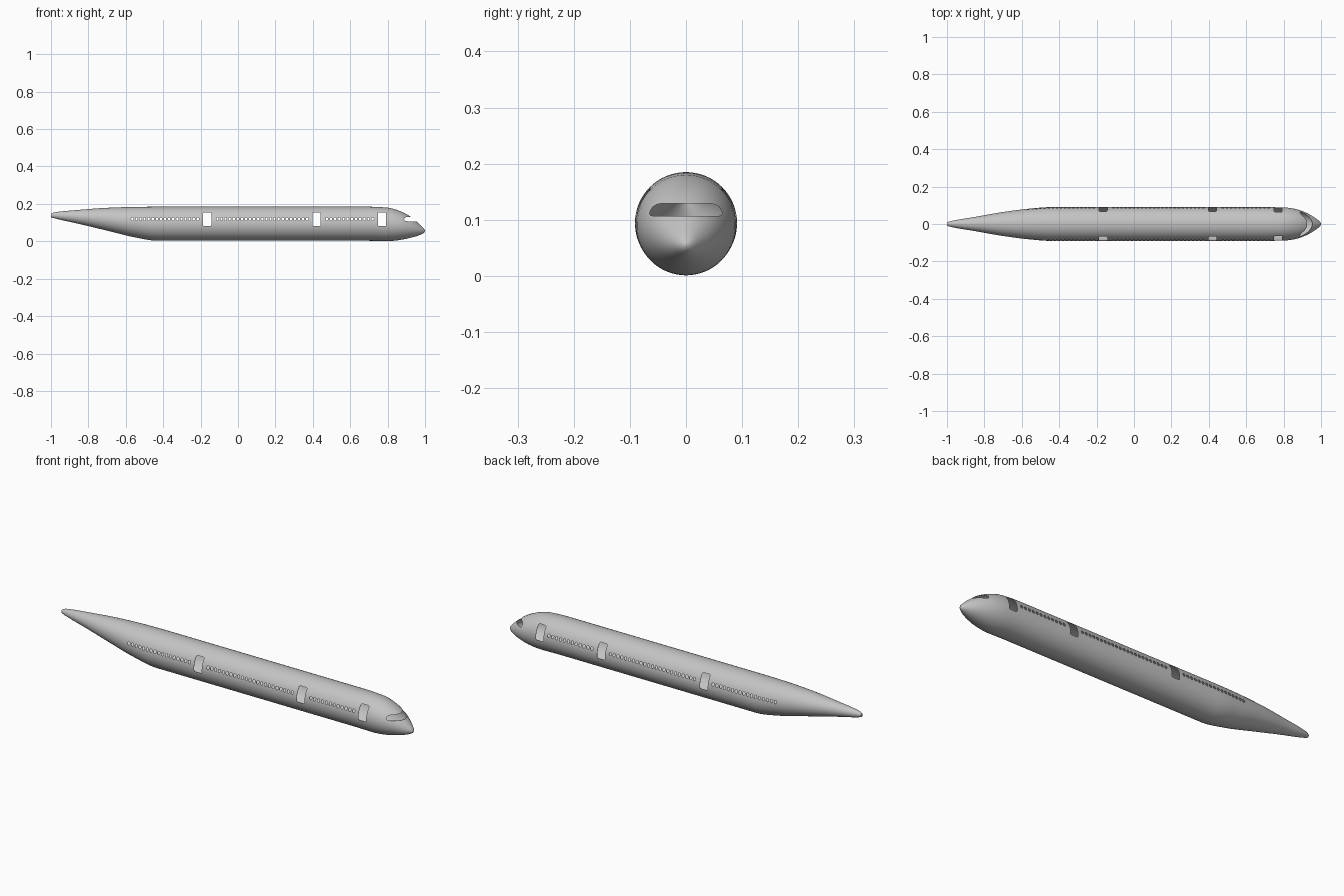
import bpy
import bmesh
from math import sin, cos, pi

if "Cube" in bpy.data.objects:
    bpy.data.objects.remove(bpy.data.objects["Cube"], do_unlink=True)

SIDES = 64
SKIN = 0.0015
WINDOW_Z = 0.119

grey = bpy.data.materials.new("fuselage grey")
grey.use_nodes = True
GREY = (0.55, 0.55, 0.55, 1)
grey.diffuse_color = GREY
grey.node_tree.nodes["Principled BSDF"].inputs["Base Color"].default_value = GREY

# Stations from tail to nose: x, belly height, crown height, half width
STATIONS = [
    (-1.0, 0.129, 0.146, 0.008), (-0.985, 0.124, 0.154, 0.014),
    (-0.85, 0.093, 0.168, 0.038), (-0.7, 0.057, 0.179, 0.064),
    (-0.55, 0.021, 0.184, 0.083), (-0.43, 0.003, 0.185, 0.091),
    (0.7, 0.003, 0.185, 0.091), (0.8, 0.001, 0.180, 0.089),
    (0.865, 0.007, 0.162, 0.080), (0.915, 0.017, 0.137, 0.063),
    (0.95, 0.026, 0.110, 0.045), (0.98, 0.037, 0.082, 0.024),
    (0.995, 0.046, 0.066, 0.011), (1.0, 0.054, 0.058, 0.002),
]


def section(x, k):
    """Monotone cubic through column k of the stations."""
    n = len(STATIONS)
    slope = [(STATIONS[i + 1][k] - STATIONS[i][k]) /
             (STATIONS[i + 1][0] - STATIONS[i][0]) for i in range(n - 1)]

    def tangent(i):
        if i in (0, n - 1):
            return slope[min(i, n - 2)]
        a, b = slope[i - 1], slope[i]
        return 2 * a * b / (a + b) if a * b > 0 else 0

    i = max(j for j in range(n - 1) if STATIONS[j][0] <= x)
    h = STATIONS[i + 1][0] - STATIONS[i][0]
    t = (x - STATIONS[i][0]) / h
    s = 1 - t
    return (STATIONS[i][k] * (1 + 2 * t) * s * s + tangent(i) * h * t * s * s
            + STATIONS[i + 1][k] * (3 - 2 * t) * t * t - tangent(i + 1) * h * t * t * s)


def make_object(name, bm):
    bmesh.ops.recalc_face_normals(bm, faces=bm.faces)
    mesh = bpy.data.meshes.new(name)
    bm.to_mesh(mesh)
    bm.free()
    mesh.materials.append(grey)
    obj = bpy.data.objects.new(name, mesh)
    bpy.context.collection.objects.link(obj)
    return obj


# Fuselage: elliptical rings lofted from tail to nose
bm = bmesh.new()
rings = []
xs = []
for a, b in zip(STATIONS, STATIONS[1:]):
    steps = max(2, round((b[0] - a[0]) / 0.025))
    xs += [a[0] + (b[0] - a[0]) * j / steps for j in range(steps)]
xs.append(1.0)
for x in xs:
    low, high, width = (section(x, k) for k in (1, 2, 3))
    mid, half = (low + high) / 2, (high - low) / 2
    rings.append([bm.verts.new((x, width * cos(2 * pi * j / SIDES),
                                mid + half * sin(2 * pi * j / SIDES)))
                  for j in range(SIDES)])
for r0, r1 in zip(rings, rings[1:]):
    for j in range(SIDES):
        k = (j + 1) % SIDES
        bm.faces.new((r0[j], r0[k], r1[k], r1[j]))
bm.faces.new(rings[0])
bm.faces.new(rings[-1])
fuselage = make_object("fuselage", bm)


def rounded(cx, cz, w, h, radius, n=4):
    """Outline of a rounded rectangle."""
    pts = []
    for q, (sx, sz) in enumerate(((1, 1), (-1, 1), (-1, -1), (1, -1))):
        for j in range(n + 1):
            a = (q + j / n) * pi / 2
            pts.append((cx + sx * (w / 2 - radius) + radius * cos(a),
                        cz + sz * (h / 2 - radius) + radius * sin(a)))
    return pts


def prism(bm, near, far):
    a = [bm.verts.new(p) for p in near]
    b = [bm.verts.new(p) for p in far]
    bm.faces.new(a)
    bm.faces.new(b[::-1])
    for i in range(len(a)):
        j = (i + 1) % len(a)
        bm.faces.new((a[i], b[i], b[j], a[j]))


cut = bmesh.new()


def cut_across(outline):
    prism(cut, [(x, -0.2, z) for x, z in outline], [(x, 0.2, z) for x, z in outline])


# Three pairs of doorways
for x in (-0.165, 0.42, 0.77):
    cut_across(rounded(x, 0.118, 0.044, 0.074, 0.007))

# Cabin windows in three rows between the doorways
for start, end, count in ((-0.565, -0.215, 17), (-0.11, 0.37, 23), (0.475, 0.72, 12)):
    for i in range(count):
        x = start + (end - start) * i / (count - 1)
        cut_across(rounded(x, WINDOW_Z, 0.012, 0.016, 0.0055, 3))

# Wraparound windscreen with broad upper corners
half = [(0.059, 0.107), (0.063, 0.108), (0.065, 0.111), (0.063, 0.117),
        (0.059, 0.123), (0.053, 0.127), (0.045, 0.129)]
screen = half + [(-y, z) for y, z in reversed(half)]
prism(cut, [(0.82, y, z) for y, z in screen], [(1.1, y, z) for y, z in screen])

cutter = make_object("opening_cutter", cut)
cutter.hide_render = True
cutter.hide_set(True)

# Hollow skin, then openings
shell = fuselage.modifiers.new("skin", "SOLIDIFY")
shell.thickness = SKIN
shell.offset = -1
openings = fuselage.modifiers.new("openings", "BOOLEAN")
openings.operation = "DIFFERENCE"
openings.solver = "EXACT"
openings.object = cutter

bpy.ops.object.select_all(action="DESELECT")
fuselage.select_set(True)
bpy.context.view_layer.objects.active = fuselage
for name in ("skin", "openings"):
    bpy.ops.object.modifier_apply(modifier=name)
bpy.data.objects.remove(cutter, do_unlink=True)
bpy.ops.object.shade_smooth_by_angle(angle=pi / 6)
